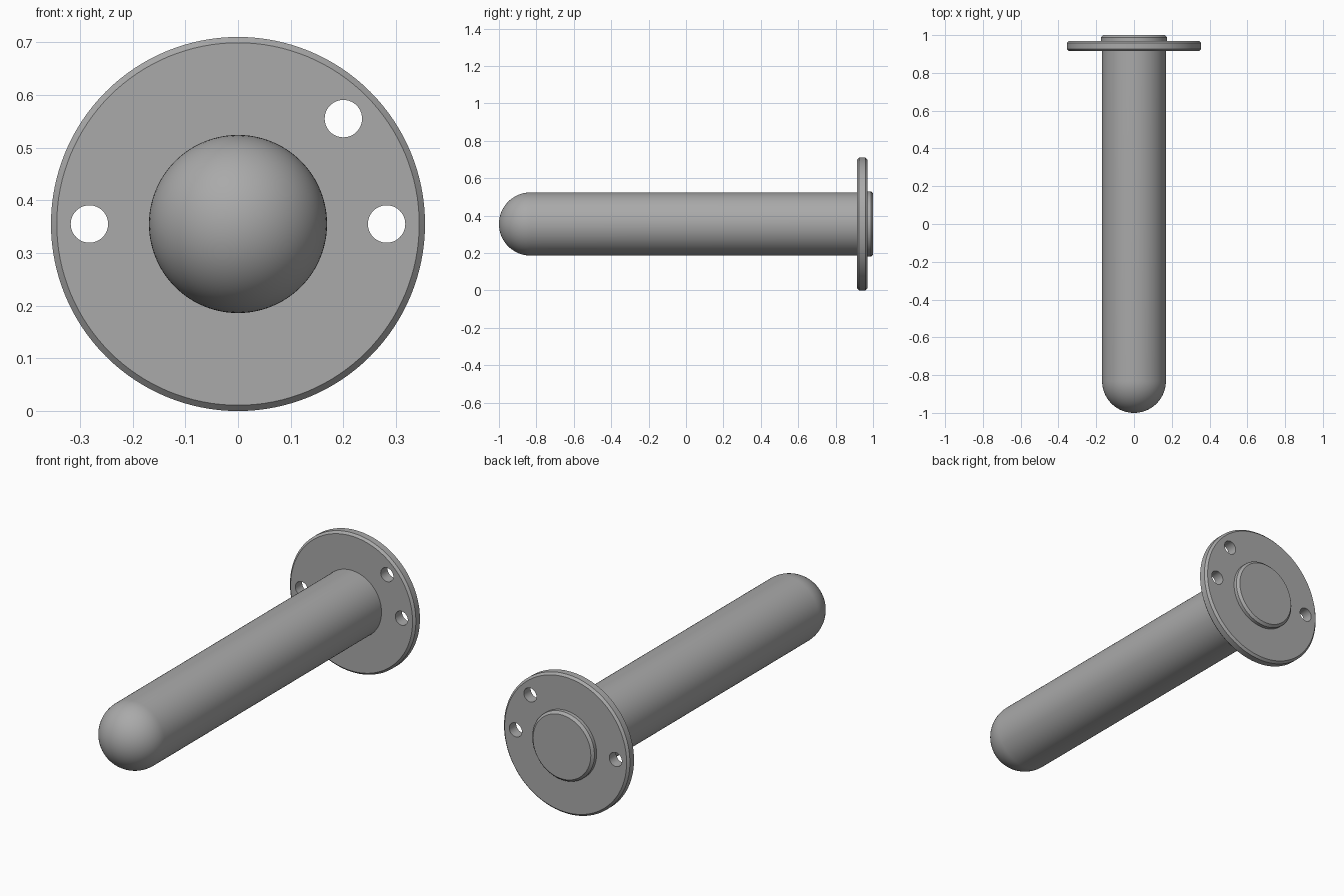
import bpy, bmesh, math
from mathutils import Matrix, Vector

cube = bpy.data.objects.get("Cube")
if cube:
    bpy.data.objects.remove(cube, do_unlink=True)

AXIS_Z = 0.355

steel = bpy.data.materials.new("plain_grey")
GREY = (0.4, 0.4, 0.4, 1)
steel.diffuse_color = GREY
steel.use_nodes = True
steel.node_tree.nodes["Principled BSDF"].inputs["Base Color"].default_value = GREY


def lathe(name, profile, steps=96):
    """Revolve (y, radius) points about the long axis."""
    bm = bmesh.new()
    verts = [bm.verts.new((r, y, 0)) for y, r in profile]
    edges = [bm.edges.new(pair) for pair in zip(verts, verts[1:])]
    bmesh.ops.spin(bm, geom=verts + edges, cent=(0, 0, 0), axis=(0, 1, 0),
                   angle=math.tau, steps=steps, use_merge=False)
    bmesh.ops.remove_doubles(bm, verts=bm.verts, dist=1e-5)
    # Cap any open rims
    rims = [e for e in bm.edges if e.is_boundary]
    if rims:
        bmesh.ops.holes_fill(bm, edges=rims, sides=0)
    bmesh.ops.recalc_face_normals(bm, faces=bm.faces)
    mesh = bpy.data.meshes.new(name)
    bm.to_mesh(mesh)
    bm.free()
    mesh.materials.append(steel)
    obj = bpy.data.objects.new(name, mesh)
    obj.location.z = AXIS_Z
    bpy.context.collection.objects.link(obj)
    return obj


def select(obj):
    bpy.ops.object.select_all(action='DESELECT')
    obj.select_set(True)
    bpy.context.view_layer.objects.active = obj


# Round-nosed shaft
R = 0.169
ARC = 20
dome = [(-1 + R - R * math.cos(a), R * math.sin(a))
        for a in (i * math.pi / 2 / ARC for i in range(ARC + 1))]
shaft = lathe("shaft", dome + [(0.95, R)])

# Chamfered mounting flange
C = 0.011
flange = lathe("flange", [(0.915, 0.355 - C), (0.915 + C, 0.355),
                          (0.97 - C, 0.355), (0.97, 0.355 - C)], 128)

# Chamfered boss on the back
boss = lathe("back_boss", [(0.95, 0.175), (0.988, 0.175), (1.0, 0.163)])

# Three bolt holes through the flange
for x, z in ((-0.282, 0), (0.282, 0), (0.2, 0.2)):
    cutter = lathe("hole_cutter", [(0.85, 0.0355), (1.05, 0.0355)], 48)
    cutter.location += Vector((x, 0, z))
    cutter.hide_render = True
    select(flange)
    cut = flange.modifiers.new("bolt_hole", 'BOOLEAN')
    cut.operation = 'DIFFERENCE'
    cut.solver = 'EXACT'
    cut.object = cutter
    bpy.ops.object.modifier_apply(modifier=cut.name)
    bpy.data.objects.remove(cutter, do_unlink=True)

for part in (shaft, flange, boss):
    select(part)
    bpy.ops.object.shade_smooth_by_angle(angle=math.radians(30))
